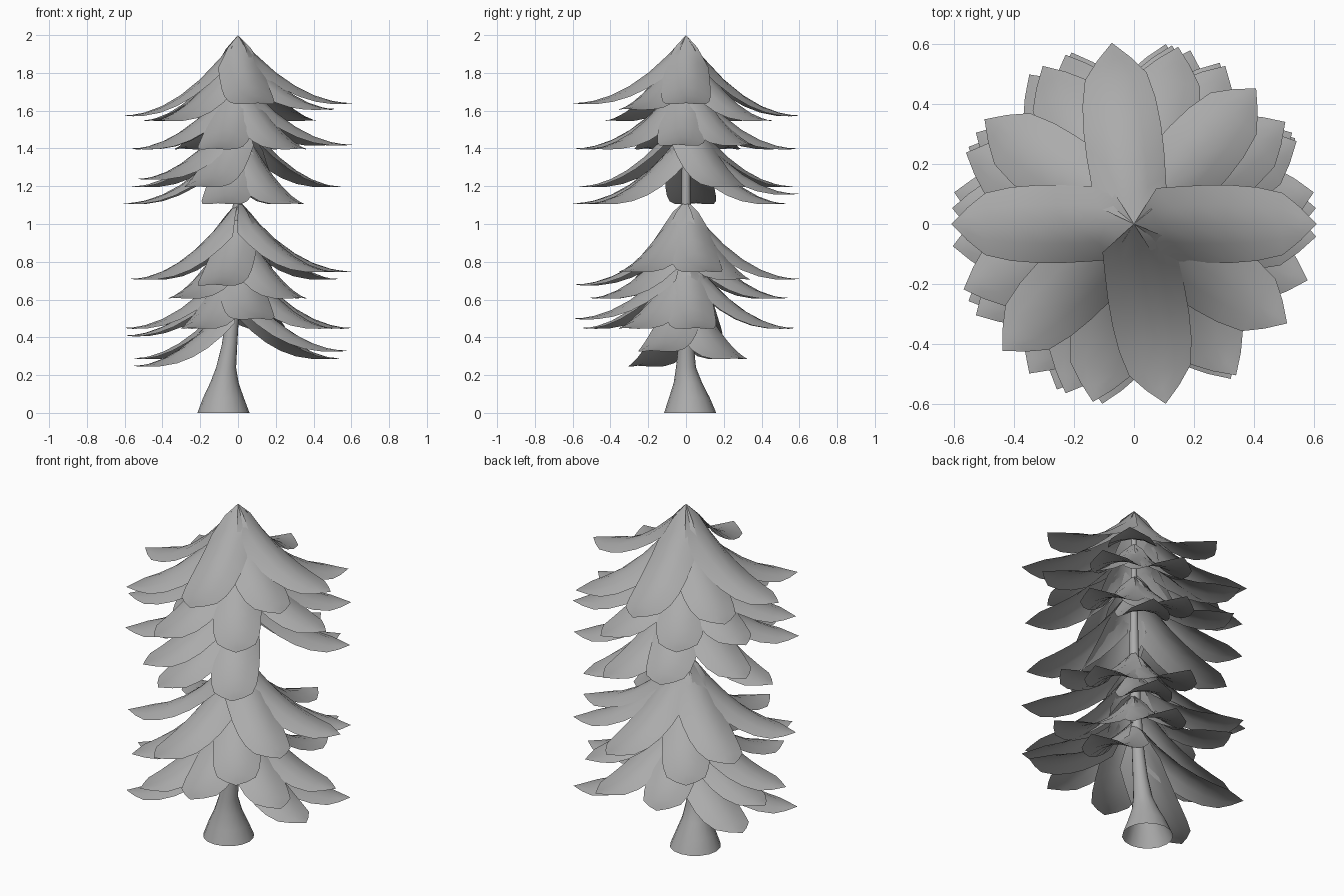
import bpy
import bmesh
import math
from mathutils import Matrix, Vector

cube = bpy.data.objects.get("Cube")
if cube:
    bpy.data.objects.remove(cube)

grey = bpy.data.materials.new("plain grey")
grey.use_nodes = True
grey.diffuse_color = (0.41, 0.41, 0.41, 1)
bsdf = grey.node_tree.nodes["Principled BSDF"]
bsdf.inputs["Base Color"].default_value = grey.diffuse_color
bsdf.inputs["Roughness"].default_value = 0.9


def grid_object(name, rows, closed=False):
    """Skin a list of equally long point rows into a smooth sheet."""
    bm = bmesh.new()
    grid = [[bm.verts.new(p) for p in row] for row in rows]
    count = len(rows[0])
    for a, b in zip(grid, grid[1:]):
        for i in range(count if closed else count - 1):
            j = (i + 1) % count
            bm.faces.new((a[i], a[j], b[j], b[i]))
    bmesh.ops.remove_doubles(bm, verts=bm.verts, dist=0.0005)
    for face in bm.faces:
        face.smooth = True
    mesh = bpy.data.meshes.new(name)
    bm.to_mesh(mesh)
    bm.free()
    mesh.materials.append(grey)
    obj = bpy.data.objects.new(name, mesh)
    bpy.context.collection.objects.link(obj)
    return obj


# Branch outline: distance along the spine and half width
OUTLINE = [(0, 0.12), (0.15, 0.125), (0.33, 0.13), (0.5, 0.13), (0.66, 0.123),
           (0.81, 0.104), (0.91, 0.056), (1, 0)]
LENGTH = 0.61


def branch(name, angle, top, tip):
    """Drooping sheet, folded down at its sides near the trunk."""
    rows = []
    for t, half in OUTLINE:
        row = []
        for s in (-1, -0.5, 0, 0.5, 1):
            r = LENGTH * t + 0.075 * (1 - t) ** 2 * abs(s)
            u = r / LENGTH
            z = top - (top - tip) * (1 - (1 - u) ** 2) - 0.09 * s * s * (1 - t)
            row.append(Vector((r, -s * half, z)))
        rows.append(row)
    obj = grid_object(name, rows)
    obj.data.transform(Matrix.Rotation(math.radians(angle), 4, "Z"))


# Whorls: attachment height, tip height, directions
WHORLS = [
    # upper crown
    (2.0, 1.64, (0, 280)),
    (2.0, 1.575, (97, 180)),
    (1.96, 1.61, (327,)),
    (1.95, 1.55, (48, 145, 224)),
    (1.8, 1.42, (34, 356)),
    (1.79, 1.4, (76, 120, 157, 201, 257, 304)),
    (1.62, 1.24, (210,)),
    (1.6, 1.2, (27, 112, 157, 248)),
    (1.57, 1.16, (78,)),
    (1.5, 1.11, (60, 175, 260, 302)),
    # lower crown
    (1.13, 0.75, (10, 327)),
    (1.12, 0.71, (30, 80, 150, 201)),
    (1.05, 0.68, (257,)),
    (1.0, 0.61, (62, 125, 235, 304)),
    (0.88, 0.5, (280,)),
    (0.86, 0.45, (5, 72, 110, 187, 245, 327)),
    (0.82, 0.41, (170,)),
    (0.7, 0.33, (342,)),
    (0.67, 0.29, (28, 155)),
    (0.66, 0.25, (205,)),
]
for w, (top, tip, angles) in enumerate(WHORLS):
    for k, angle in enumerate(angles):
        branch(f"branch_{w + 1}_{k + 1}", angle, top, tip)

# Trunk: x, y, z and radius, open at the bottom
TRUNK = [(-0.077, 0.022, 0, 0.138), (-0.077, 0.018, 0.08, 0.108),
         (-0.072, 0.01, 0.16, 0.075), (-0.063, 0, 0.24, 0.053),
         (-0.045, 0, 0.36, 0.041), (-0.03, 0, 0.5, 0.034),
         (-0.01, 0, 0.8, 0.029), (0, 0, 1.2, 0.024), (0, 0, 1.9, 0.012),
         (0, 0, 1.95, 0)]
SIDES = 16
rings = []
for x, y, z, r in TRUNK:
    turns = [math.tau * i / SIDES for i in range(SIDES)]
    rings.append([Vector((x + r * math.cos(a), y + r * math.sin(a), z)) for a in turns])
grid_object("trunk", rings, closed=True)
